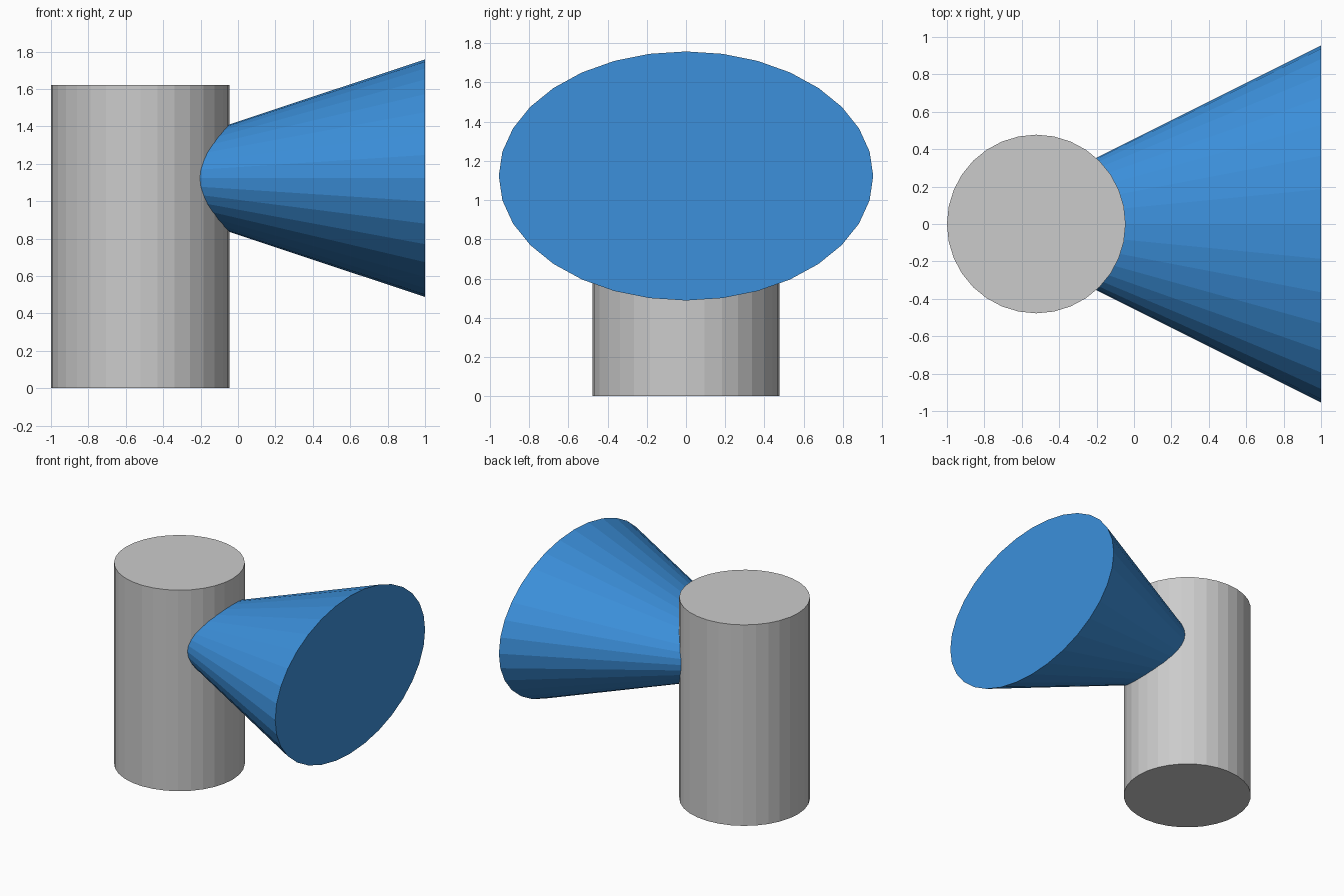
import bpy, math

if "Cube" in bpy.data.objects:
    bpy.data.objects.remove(bpy.data.objects["Cube"])

# upright grey post
R = 0.4775
H = 1.62
bpy.ops.mesh.primitive_cylinder_add(vertices=32, radius=R, depth=H,
                                    location=(-1 + R, 0, H / 2))
bpy.context.object.name = "post"

# blue flattened cone, its tip buried in the post and its base facing +x
BASE = 0.955
LENGTH = 2 * BASE
bpy.ops.mesh.primitive_cone_add(vertices=32, radius1=BASE, radius2=0, depth=LENGTH,
                                location=(1 - LENGTH / 2, 0, 1.123),
                                rotation=(0, -math.pi / 2, 0))
cone = bpy.context.object
cone.name = "horn"
cone.scale = (0.665, 1, 1)

blue = bpy.data.materials.new("blue")
blue.diffuse_color = (0.045, 0.28, 0.71, 1)
blue.use_nodes = True
blue.node_tree.nodes["Principled BSDF"].inputs["Base Color"].default_value = blue.diffuse_color
cone.data.materials.append(blue)
